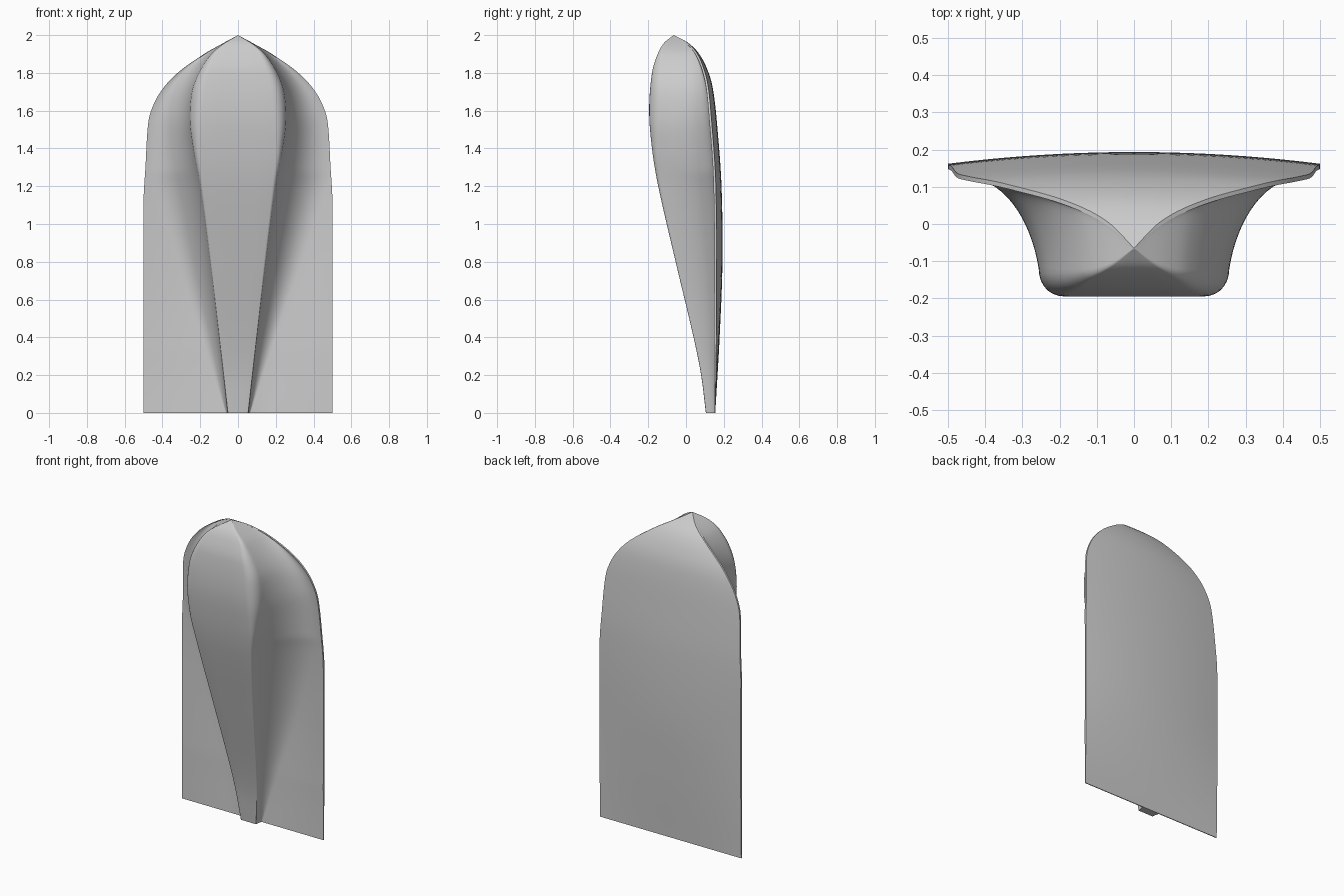
import bpy
import bmesh
import math
from mathutils import Vector

default_cube = bpy.data.objects.get("Cube")
if default_cube:
    bpy.data.objects.remove(default_cube, do_unlink=True)

TIP = Vector((0, -0.065, 2))
SHEET = 0.012

# Profiles along the height: lists of (z, value)
panel_half_width = [(0, .5), (1.12, .5), (1.3, .49), (1.52, .477), (1.6, .46),
                    (1.7, .41), (1.8, .32), (1.9, .18), (1.95, .092), (2, 0)]
back_depth = [(0, .155), (.4, .178), (.8, .193), (1.2, .188), (1.5, .167),
              (1.7, .145), (1.8, .12), (1.9, .07), (1.96, .01), (2, -.065)]
ridge_depth = [(0, .105), (.2, .08), (.4, .04), (.8, -.055), (1.2, -.147),
               (1.4, -.18), (1.6, -.195), (1.8, -.18), (1.9, -.15), (1.96, -.115), (2, -.065)]
ridge_half_width = [(0, .055), (.4, .1), (.8, .147), (1.2, .2), (1.4, .237), (1.55, .256),
                    (1.7, .245), (1.8, .208), (1.9, .142), (1.95, .083), (2, 0)]
corner_radius = [(0, .004), (.8, .01), (1.3, .025), (1.6, .07), (1.8, .055), (1.95, .01), (2, 0)]
fillet_reach = [(0, .01), (.4, .1), (.8, .19), (1.2, .26), (1.5, .3), (2, .3)]
back_crown = [(0, 0), (.4, .07), (.8, .125), (1.5, .12), (1.8, .18), (2, .4)]


def smooth_lookup(points, z):
    """Smooth curve through the points, read at height z."""
    last = len(points) - 1
    i = 0
    while i < last - 1 and z > points[i + 1][0]:
        i += 1

    def slope(k):
        a, b = points[max(k - 1, 0)], points[min(k + 1, last)]
        return (b[1] - a[1]) / (b[0] - a[0])

    (z0, v0), (z1, v1) = points[i], points[i + 1]
    h = z1 - z0
    t = (z - z0) / h
    steep = 3 * abs(v1 - v0) / h
    m0 = max(-steep, min(steep, slope(i))) * h
    m1 = max(-steep, min(steep, slope(i + 1))) * h
    return ((2 * t**3 - 3 * t**2 + 1) * v0 + (t**3 - 2 * t**2 + t) * m0
            + (3 * t**2 - 2 * t**3) * v1 + (t**3 - t**2) * m1)


def bezier(a, b, c, d, steps):
    out = []
    for k in range(1, steps + 1):
        t = k / steps
        s = 1 - t
        out.append(a * s**3 + b * (3 * s * s * t) + c * (3 * s * t * t) + d * t**3)
    return out


def half_section(z):
    """Right half of one slice: ridge face, rounded corner, flare, panel, back."""
    width = smooth_lookup(panel_half_width, z)
    back = smooth_lookup(back_depth, z)
    face = smooth_lookup(ridge_depth, z)
    ridge = min(smooth_lookup(ridge_half_width, z), width * 0.93)
    radius = min(smooth_lookup(corner_radius, z), ridge * 0.5)
    crown = smooth_lookup(back_crown, z)
    sheet = min(SHEET, (back - face) * 0.1)

    def back_at(x):
        return back - crown * x * x

    def panel(x):
        return Vector((x, back_at(x) - sheet))

    # Ridge face and its corner
    flat = Vector((ridge - radius, face))
    side = Vector((ridge, face + radius * 1.1))
    pts = [Vector((0, face)), Vector((flat.x / 2, face)), flat]
    pts += bezier(flat, flat + Vector((radius * .6, 0)), side - Vector((0, radius * .6)), side, 7)
    # Concave flare into the panel
    end = panel(min(width * 0.985, ridge + smooth_lookup(fillet_reach, z)))
    run = end - side
    pts += bezier(side, side + Vector((run.x * .1, run.y * .56)),
                  panel(end.x - run.x * .52), end, 16)
    # Panel, rim and back
    pts += [panel(end.x + (width - end.x) * k / 5) for k in range(1, 6)]
    pts += [Vector((width * k / 10, back_at(width * k / 10))) for k in range(10, -1, -1)]
    return pts


# Slices are closer together towards the tip
ROWS = 90
heights = [1.996 * math.sin(math.pi / 2 * k / ROWS) for k in range(ROWS + 1)]

bm = bmesh.new()
rings = []
for z in heights:
    half = half_section(z)
    outline = half + [Vector((-p.x, p.y)) for p in reversed(half[1:-1])]
    rings.append([bm.verts.new((p.x, p.y, z)) for p in outline])

count = len(rings[0])
for low, high in zip(rings, rings[1:]):
    for k in range(count):
        n = (k + 1) % count
        bm.faces.new((low[k], low[n], high[n], high[k]))

# Closed base and pointed tip
bm.faces.new(list(reversed(rings[0])))
tip = bm.verts.new(TIP)
for k in range(count):
    bm.faces.new((rings[-1][k], rings[-1][(k + 1) % count], tip))
bmesh.ops.recalc_face_normals(bm, faces=bm.faces)

mesh = bpy.data.meshes.new("ridged_panel")
bm.to_mesh(mesh)
bm.free()
panel_object = bpy.data.objects.new("ridged_panel", mesh)
bpy.context.collection.objects.link(panel_object)

# Plain grey finish
grey = bpy.data.materials.new("plain_grey")
grey.use_nodes = True
colour = (0.6, 0.6, 0.6, 1)
grey.diffuse_color = colour
grey.node_tree.nodes["Principled BSDF"].inputs["Base Color"].default_value = colour
mesh.materials.append(grey)

bpy.ops.object.select_all(action='DESELECT')
panel_object.select_set(True)
bpy.context.view_layer.objects.active = panel_object
bpy.ops.object.shade_smooth_by_angle(angle=math.radians(35))
